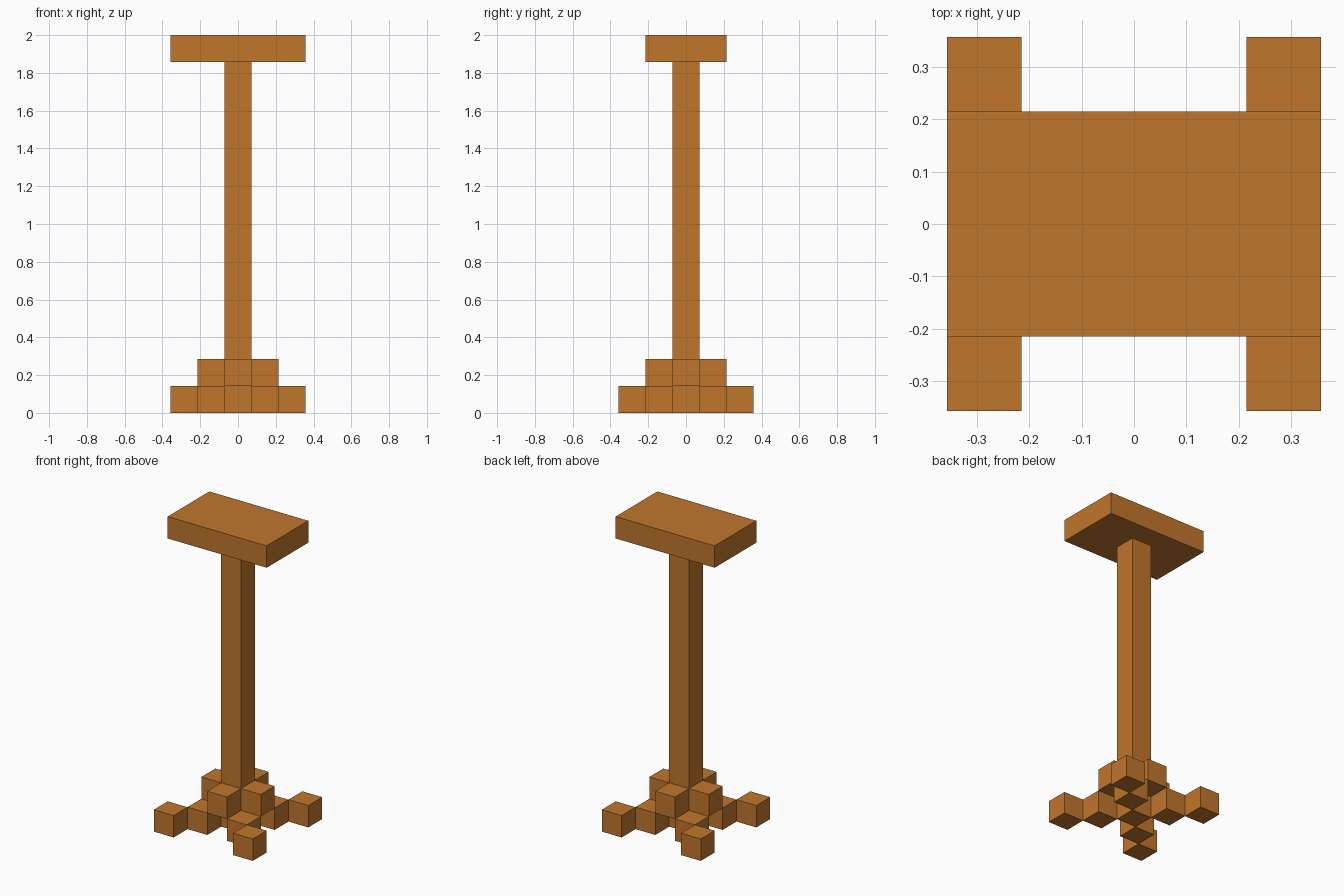
import bpy

cube = bpy.data.objects.get("Cube")
if cube:
    bpy.data.objects.remove(cube, do_unlink=True)

U = 1 / 7  # block size

wood = bpy.data.materials.new("warm_brown_wood")
colour = (0.527, 0.181, 0.026, 1)
wood.diffuse_color = colour
wood.use_nodes = True
bsdf = wood.node_tree.nodes["Principled BSDF"]
bsdf.inputs["Base Color"].default_value = colour
bsdf.inputs["Roughness"].default_value = 0.8


def block(name, centre, size=(1, 1, 1)):
    """Box given in block units."""
    bpy.ops.mesh.primitive_cube_add(size=1, location=[c * U for c in centre])
    ob = bpy.context.object
    ob.name = name
    ob.scale = [s * U for s in size]
    bpy.ops.object.transform_apply(location=False, rotation=False, scale=True)
    ob.data.materials.append(wood)
    return ob


# Top slab and central post
block("top_slab", (0, 0, 13.5), (5, 3, 1))
block("post", (0, 0, 6.5), (1, 1, 13))

# Diagonal feet: two blocks out to each corner
for sx, side in ((-1, "right"), (1, "left")):
    for sy, end in ((-1, "front"), (1, "back")):
        block(f"inner_foot_{end}_{side}", (sx, sy, 0.5))
        block(f"outer_foot_{end}_{side}", (2 * sx, 2 * sy, 0.5))

# Braces around the post, one level up
for name, x, y in (("left", 1, 0), ("right", -1, 0), ("front", 0, -1), ("back", 0, 1)):
    block(f"brace_{name}", (x, y, 1.5))
